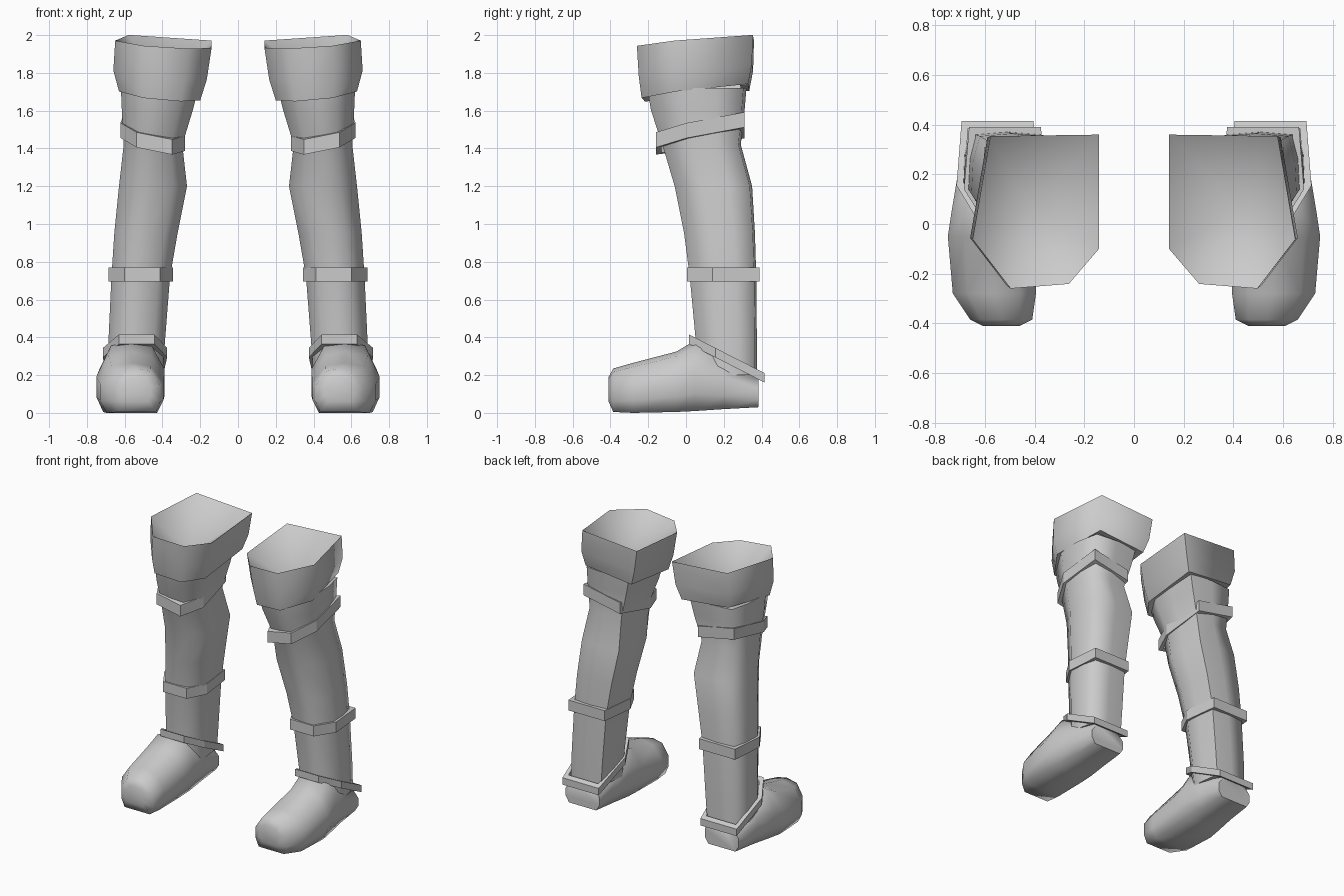
import bpy, bmesh, math

if "Cube" in bpy.data.objects:
    bpy.data.objects.remove(bpy.data.objects["Cube"], do_unlink=True)

grey = bpy.data.materials.new("plain_grey")
grey.use_nodes = True
GREY = (0.6, 0.6, 0.6, 1)
grey.diffuse_color = GREY
grey.node_tree.nodes["Principled BSDF"].inputs["Base Color"].default_value = GREY

# Outlines in a unit box, u from inner to outer side, v from front to back
CUFF = [(0, 1), (0, .26), (.24, .03), (.7, 0), (1, .32), (.86, .99)]
STRAP = [(.09, 1), (0, .35), (.2, 0), (.75, 0), (1, .35), (.94, 1)]
LEG = [(.08, .97), (.02, .6), (0, .3), (.2, .03), (.5, 0), (.75, 0),
       (1, .35), (.98, .7), (.9, .97), (.5, 1)]
FOOT = [(.1, 0), (.9, 0), (1, .25), (1, .58), (.82, .92), (.5, 1),
        (.2, .93), (0, .6), (0, .25)]


def ring(outline, box, z, kx=0, ky=0):
    """Outline fitted to box (x0, x1, y0, y1) on the plane z + kx*(x-.45) + ky*y."""
    x0, x1, y0, y1 = box
    pts = [(x0 + u * (x1 - x0), y0 + v * (y1 - y0)) for u, v in outline]
    return [(x, y, z + kx * (x - .45) + ky * y) for x, y in pts]


def loft(name, rings, side, angle=0, loop=False, caps=(), tip=None):
    """Skin rings into one part; caps lists end rings to fill, tip closes the last."""
    bm = bmesh.new()
    vs = [[bm.verts.new((x * side, y, z)) for x, y, z in r] for r in rings]
    n = len(vs[0])
    pairs = list(zip(vs, vs[1:])) + ([(vs[-1], vs[0])] if loop else [])
    for a, b in pairs:
        for i in range(n):
            j = (i + 1) % n
            bm.faces.new((a[i], a[j], b[j], b[i]))
    for c in caps:
        bm.faces.new(vs[c])
    if tip:
        t = bm.verts.new((tip[0] * side, tip[1], tip[2]))
        for i in range(n):
            bm.faces.new((vs[-1][i], vs[-1][(i + 1) % n], t))
    bmesh.ops.recalc_face_normals(bm, faces=bm.faces[:])
    for f in bm.faces:
        f.smooth = angle > 0
    me = bpy.data.meshes.new(name)
    bm.to_mesh(me)
    bm.free()
    if angle:
        me.set_sharp_from_angle(angle=math.radians(angle))
    me.materials.append(grey)
    ob = bpy.data.objects.new(name, me)
    bpy.context.collection.objects.link(ob)
    return ob


def strap(name, side, box, z, height, kx=0, ky=0, thick=.03):
    """Flat band with square edges around the leg."""
    x0, x1, y0, y1 = box
    inner = (x0 + thick, x1 - thick, y0 + thick, y1 - thick)
    h = height / 2
    rings = [ring(STRAP, b, z + dz, kx, ky)
             for b, dz in ((box, -h), (box, h), (inner, h), (inner, -h))]
    loft(name, rings, side, loop=True)


# z, then box of each level of the boot shaft
SHAFT = [(1.72, .21, .62, -.205, .32), (1.6, .24, .615, -.185, .31),
         (1.42, .295, .605, -.125, .29), (1.2, .27, .63, -.06, .35),
         (.95, .32, .655, -.01, .365), (.72, .36, .67, .02, .372),
         (.4, .385, .685, .05, .375), (.2, .40, .69, .06, .375)]

# y, x range and z range of each slice of the foot
SLICES = [(-.41, .46, .61, .06, .19), (-.385, .41, .66, .005, .235),
          (-.28, .395, .73, 0, .265), (-.05, .39, .75, .005, .325),
          (.05, .39, .735, .01, .385), (.2, .405, .71, .02, .315),
          (.385, .42, .69, .03, .2)]

for prefix, side in (("left", 1), ("right", -1)):
    # Shaft
    loft(prefix + "_shaft", [ring(LEG, s[1:], s[0]) for s in SHAFT],
         side, 75, caps=(0, -1))

    # Foot
    foot = [[(x0 + u * (x1 - x0), y, z0 + v * (z1 - z0)) for u, v in FOOT]
            for y, x0, x1, z0, z1 in SLICES]
    loft(prefix + "_foot", foot, side, 70, caps=(0, -1))

    # Flared cuff with a hollow, funnel-shaped top
    cuff = [ring(CUFF, (.25, .59, -.18, .29), 1.70, .1, .12),
            ring(CUFF, (.20, .63, -.235, .335), 1.69, .1, .12),
            ring(CUFF, (.165, .66, -.25, .355), 1.80, .09, .1),
            ring(CUFF, (.14, .65, -.26, .36), 1.962, .07, .085)]
    loft(prefix + "_cuff", cuff, side, 80, tip=(.42, .06, 1.72))

    # Straps below the knee, on the calf and around the ankle
    strap(prefix + "_knee_strap", side, (.28, .622, -.16, .31), 1.46, .08, .2, .2)
    strap(prefix + "_calf_strap", side, (.345, .685, .005, .39), .732, .075)
    strap(prefix + "_ankle_strap", side, (.375, .715, .015, .415), .398, .05, 0, -.51)
